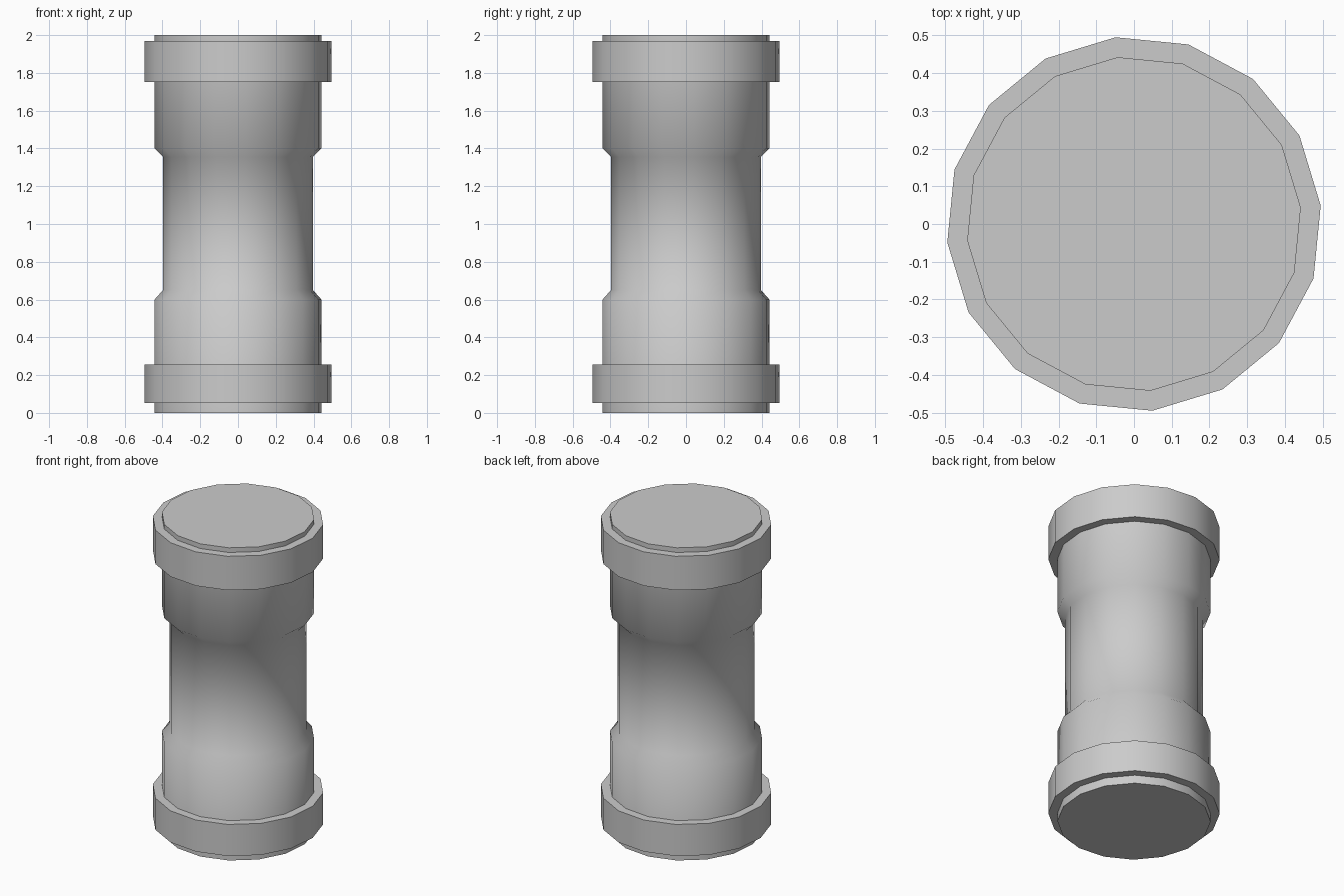
import bpy, bmesh, math

if "Cube" in bpy.data.objects:
    bpy.data.objects.remove(bpy.data.objects["Cube"])

SIDES = 16
TURN = math.radians(5.625)  # quarter-facet twist of the polygon


def lathe(name, profile, closed):
    """Revolve (radius, z) points; closed joins the ends as a ring, otherwise caps them."""
    bm = bmesh.new()
    rings = []
    for r, z in profile:
        angles = [TURN + 2 * math.pi * i / SIDES for i in range(SIDES)]
        rings.append([bm.verts.new((r * math.cos(a), r * math.sin(a), z)) for a in angles])
    pairs = list(zip(rings, rings[1:]))
    if closed:
        pairs.append((rings[-1], rings[0]))
    else:
        bm.faces.new(rings[0])
        bm.faces.new(rings[-1])
    for a, b in pairs:
        for i in range(SIDES):
            j = (i + 1) % SIDES
            bm.faces.new((a[i], a[j], b[j], b[i]))
    bmesh.ops.recalc_face_normals(bm, faces=bm.faces)
    for f in bm.faces:
        f.smooth = True
    mesh = bpy.data.meshes.new(name)
    bm.to_mesh(mesh)
    bm.free()
    mesh.set_sharp_from_angle(angle=math.radians(60))
    obj = bpy.data.objects.new(name, mesh)
    bpy.context.collection.objects.link(obj)
    return obj


# Main barrel with a chamfered, narrower waist
END, WAIST, RIM = 0.444, 0.399, 0.497
lathe("barrel", [(END, 0), (END, 0.6), (WAIST, 0.65),
                 (WAIST, 1.355), (END, 1.4), (END, 2)], False)

# Raised collars around both ends
for name, z0, z1 in (("lower_collar", 0.053, 0.255), ("upper_collar", 1.753, 1.97)):
    lathe(name, [(0.42, z0), (RIM, z0), (RIM, z1), (0.42, z1)], True)
